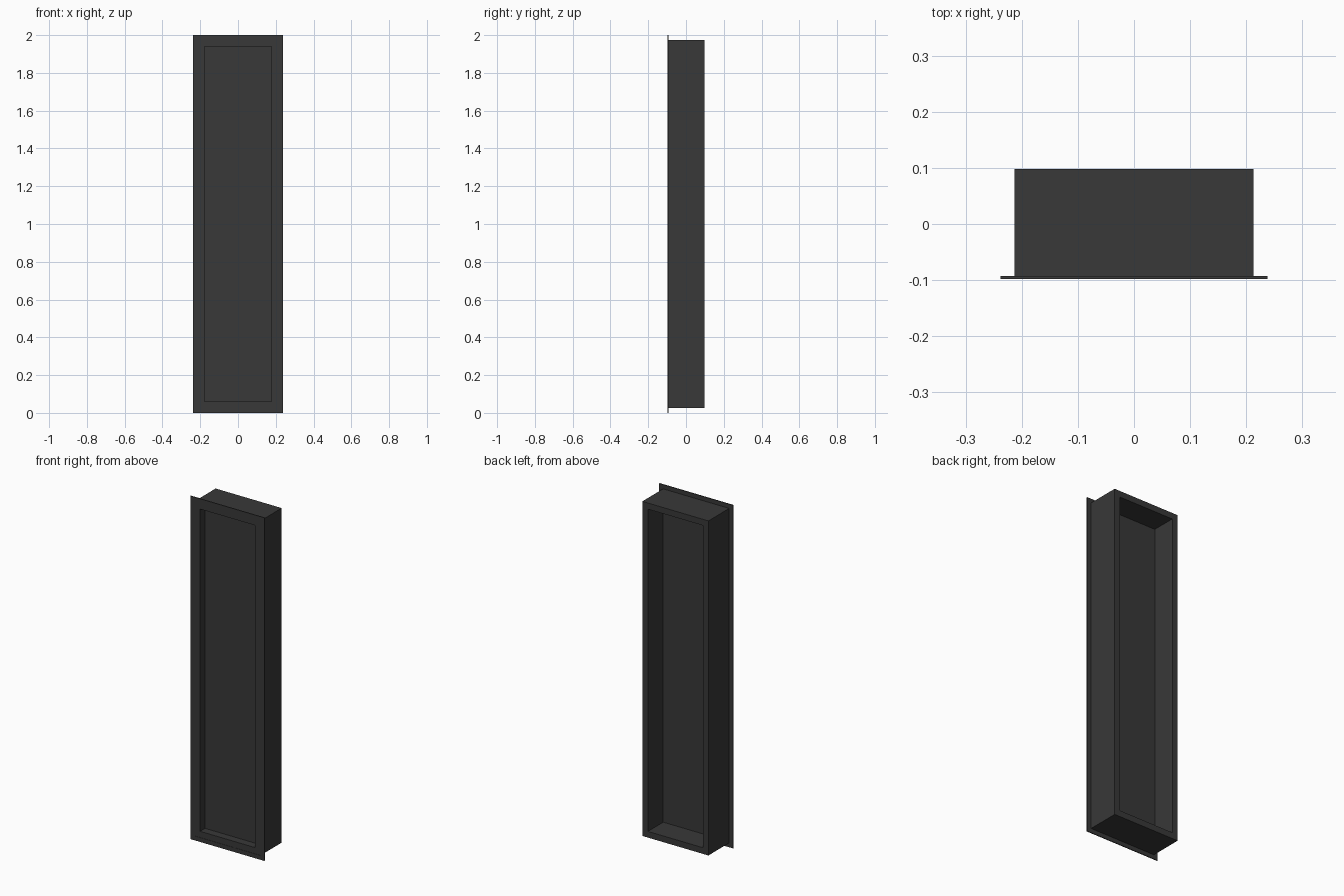
import bpy, bmesh

if "Cube" in bpy.data.objects:
    bpy.data.objects.remove(bpy.data.objects["Cube"])

def material(name, color):
    m = bpy.data.materials.new(name)
    m.diffuse_color = color
    m.use_nodes = True
    m.node_tree.nodes["Principled BSDF"].inputs["Base Color"].default_value = m.diffuse_color
    return m

dark = material("dark_metal", (0.04, 0.04, 0.04, 1))
tint = material("tinted_glass", (0.04, 0.04, 0.04, 0.45))

CZ = 1.0  # mid height

def finish(name, bm, mat):
    bmesh.ops.recalc_face_normals(bm, faces=bm.faces)
    me = bpy.data.meshes.new(name)
    bm.to_mesh(me)
    bm.free()
    me.materials.append(mat)
    ob = bpy.data.objects.new(name, me)
    bpy.context.collection.objects.link(ob)
    return ob

def loop(bm, hx, hz, y):
    return [bm.verts.new((sx * hx, y, CZ + sz * hz))
            for sx, sz in ((-1, -1), (1, -1), (1, 1), (-1, 1))]

def ring(name, outer, inner, y0, y1, mat):
    """Rectangular frame between two half-size pairs, from y0 to y1."""
    bm = bmesh.new()
    loops = [loop(bm, *outer, y0), loop(bm, *outer, y1),
             loop(bm, *inner, y1), loop(bm, *inner, y0)]
    for k in range(4):
        a, b = loops[k], loops[(k + 1) % 4]
        for i in range(4):
            j = (i + 1) % 4
            bm.faces.new((a[i], a[j], b[j], b[i]))
    return finish(name, bm, mat)

def slab(name, half, y0, y1, mat):
    bm = bmesh.new()
    a, b = loop(bm, *half, y0), loop(bm, *half, y1)
    bm.faces.new(a)
    bm.faces.new(b)
    for i in range(4):
        j = (i + 1) % 4
        bm.faces.new((a[i], a[j], b[j], b[i]))
    return finish(name, bm, mat)

BOX = (0.213, 0.975)
OPENING = (0.177, 0.939)

# deep window frame
ring("window_frame", BOX, OPENING, -0.0965, 0.098, dark)
# thin front flange around the frame
ring("front_flange", (0.238, 1.0), BOX, -0.098, -0.093, dark)
# recessed glass pane
slab("glass_pane", OPENING, -0.051, -0.043, tint)
